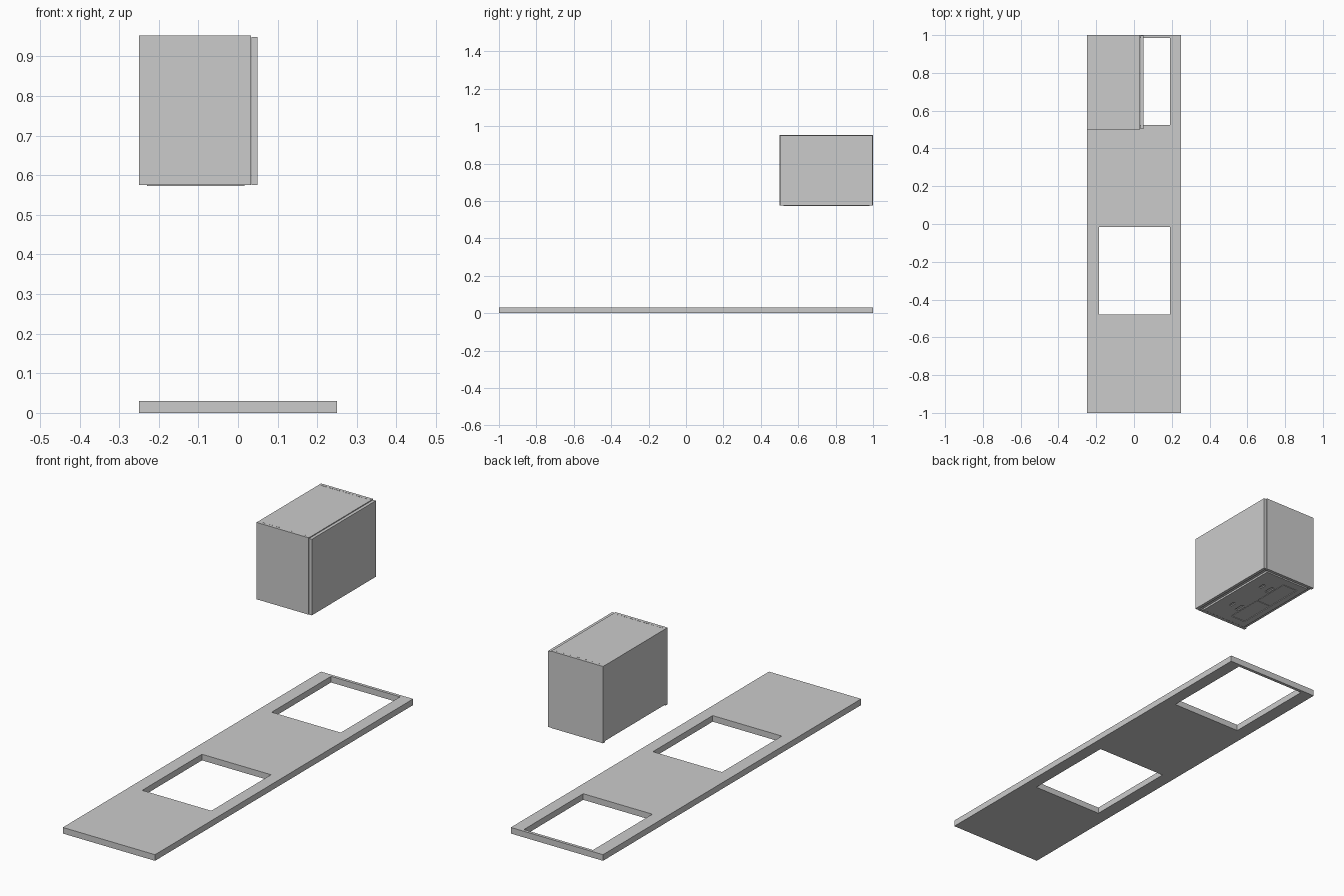
import bpy, bmesh

if "Cube" in bpy.data.objects:
    bpy.data.objects.remove(bpy.data.objects["Cube"])


def box(name, x, y, z):
    """Axis-aligned box from (min, max) ranges."""
    bm = bmesh.new()
    bmesh.ops.create_cube(bm, size=1)
    for v in bm.verts:
        v.co = [r[0] + (c + 0.5) * (r[1] - r[0]) for c, r in zip(v.co, (x, y, z))]
    me = bpy.data.meshes.new(name)
    bm.to_mesh(me)
    bm.free()
    ob = bpy.data.objects.new(name, me)
    bpy.context.collection.objects.link(ob)
    return ob


def cut(target, name, x, y, z):
    """Subtract a hidden box from the target."""
    cutter = box(name, x, y, z)
    cutter.hide_render = True
    cutter.hide_viewport = True
    cutter.display_type = 'WIRE'
    mod = target.modifiers.new(name, 'BOOLEAN')
    mod.object = cutter
    mod.solver = 'EXACT'


# Worktop with two rectangular openings
worktop = box("worktop", (-0.25, 0.25), (-1, 1), (0, 0.03))
cut(worktop, "front_opening_cutter", (-0.185, 0.19), (-0.478, -0.015), (-0.1, 0.1))
cut(worktop, "back_opening_cutter", (-0.185, 0.19), (0.525, 0.985), (-0.1, 0.1))

# Wall cabinet carcass
T = 0.015
X0, X1, Y0, Y1, Z0, Z1 = -0.25, 0.033, 0.5, 1.0, 0.576, 0.953
box("cabinet_front_side", (X0, X1), (Y0, Y0 + T), (Z0, Z1))
box("cabinet_back_side", (X0, X1), (Y1 - T, Y1), (Z0, Z1))
box("cabinet_top", (X0, X1), (Y0 + T, Y1 - T), (Z1 - T, Z1 - 0.0005))
box("cabinet_floor", (X0, X1), (Y0 + T, Y1 - T), (Z0 + 0.006, Z0 + 0.006 + T))
box("cabinet_rear_panel", (X0, X0 + 0.005), (Y0 + T, Y1 - T), (Z0 + 0.006, Z1 - T))

# Door with a hairline gap to the carcass
box("cabinet_door", (X1 + 0.001, 0.049), (Y0 + 0.002, Y1 - 0.002), (Z0, Z1 - 0.004))

# Extractor plate set into the underside, with a recessed filter bay
plate = box("extractor_plate", (-0.23, 0.016), (0.52, 0.98), (0.573, 0.584))
cut(plate, "filter_bay_cutter", (-0.2, -0.118), (0.56, 0.94), (0.5, 0.576))
for i, yc in enumerate((0.655, 0.845)):
    box(f"filter_{i}", (-0.197, -0.121), (yc - 0.09, yc + 0.09), (0.574, 0.578))

# Lamp slots and switch recesses
for i, yc in enumerate((0.645, 0.86)):
    cut(plate, f"lamp_slot_cutter_{i}", (-0.11, -0.092), (yc - 0.025, yc + 0.025), (0.5, 0.578))
    cut(plate, f"switch_cutter_{i}", (-0.06, -0.045), (yc - 0.012, yc + 0.02), (0.5, 0.578))

# Joint pegs along the front and back cabinet edges
for y in (Y0 + T, Y1 - T):
    for k in range(7):
        x = X0 + 0.025 + k * 0.038
        box("joint_peg", (x, x + 0.012), (y - 0.002, y + 0.002), (Z1 - 0.01, Z1 + 0.0005))
